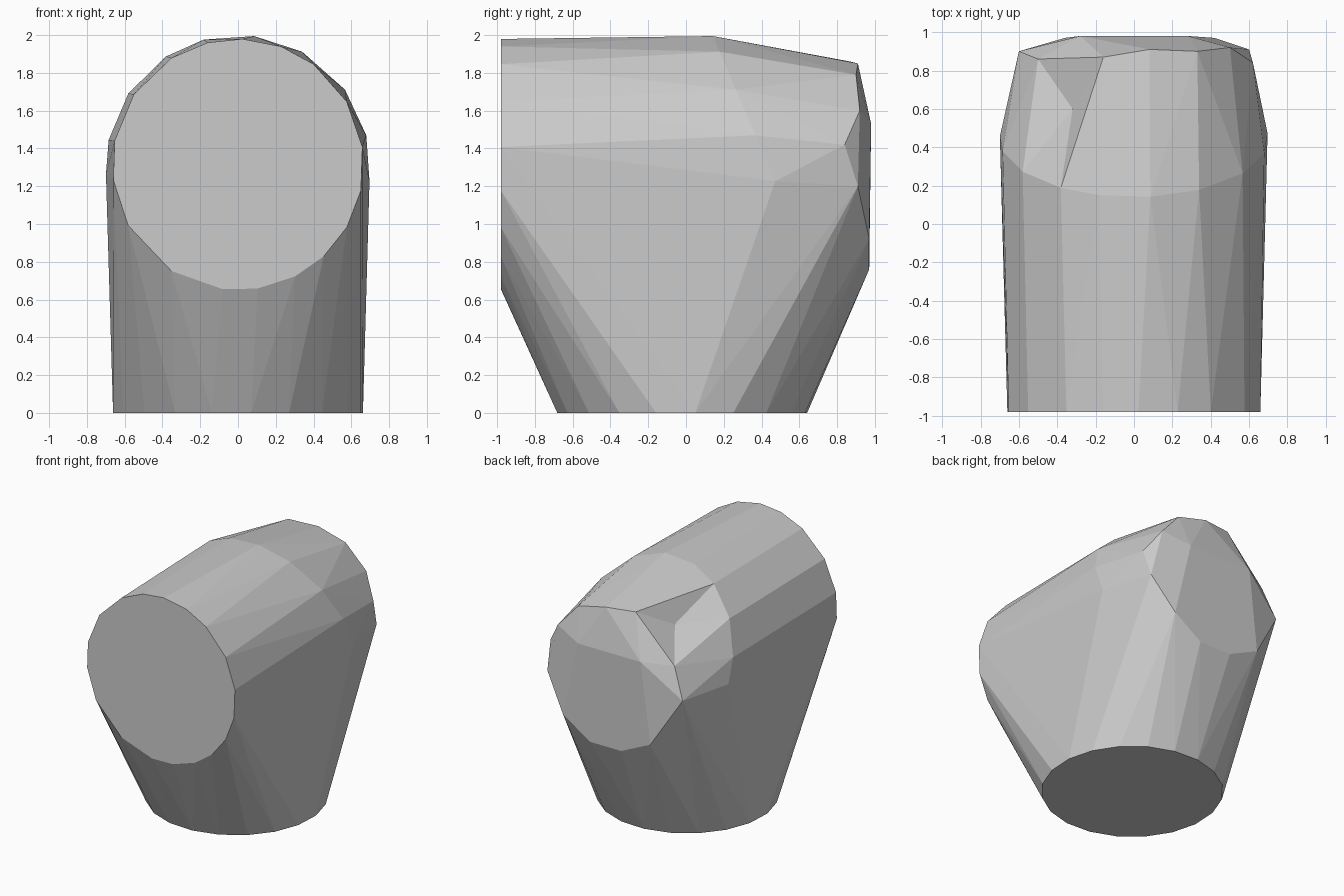
import bpy
import bmesh
from math import cos, sin, radians
from mathutils import Vector

cube = bpy.data.objects.get("Cube")
if cube:
    bpy.data.objects.remove(cube, do_unlink=True)


def ring(angles, radius, place):
    """Points of an irregular circle, mapped into space by the place function."""
    return [Vector(place(radius * cos(radians(angle)), radius * sin(radians(angle))))
            for angle in angles]


def make_material(name, colour):
    material = bpy.data.materials.new(name)
    material.use_nodes = True
    material.diffuse_color = colour
    shader = next(node for node in material.node_tree.nodes if node.type == 'BSDF_PRINCIPLED')
    shader.inputs["Base Color"].default_value = colour
    return material


# Round foot resting on the ground
points = ring(range(6, 366, 18), 0.665, lambda across, along: (across, along - 0.02, 0))

# Flat round front opening
front_angles = (-97, -81, -63, -47, -30, -12, 8, 30, 53, 70, 88, 104, 122, 146, 169, 187, 209, 238)
points += ring(front_angles, 0.665, lambda across, up: (across, -0.98, up + 1.315))

# Slanted upper ring where the tube bends down
bend_angles = (-6, 14, 36, 61, 83, 105, 123, 146, 168, 183)
points += ring(bend_angles, 0.7,
               lambda across, up: (across, 0.14 + 0.43 * (0.7 - up), up + 1.3))

# Blunt rear of the bend: lower rim, sides, flat panel corners and top ridge
lower_rim = [(0.18, 0.97, 0.76), (-0.1, 0.97, 0.76), (-0.36, 0.97, 0.88), (0.42, 0.97, 0.92)]
sides = [(0.6, 0.91, 1.2), (0.62, 0.84, 1.42), (-0.6, 0.9, 1.27), (-0.5, 0.86, 1.51)]
panel = [(0.28, 0.98, 1.53), (-0.28, 0.98, 1.53), (0.5, 0.92, 1.6)]
ridge = [(0.33, 0.9, 1.79), (0.08, 0.91, 1.85), (-0.16, 0.87, 1.86)]
points += [Vector(point) for point in lower_rim + sides + panel + ridge]

# Stretch one faceted skin over all the rings
bm = bmesh.new()
for point in points:
    bm.verts.new(point)
hull = bmesh.ops.convex_hull(bm, input=bm.verts)
loose = {item for item in hull["geom_interior"] + hull["geom_unused"]
         if isinstance(item, bmesh.types.BMVert)}
bmesh.ops.delete(bm, geom=list(loose), context='VERTS')
bmesh.ops.dissolve_limit(bm, angle_limit=radians(1), verts=bm.verts, edges=bm.edges)

# Shallow dent on the rear shoulder
dent = Vector((-0.32, 0.6, 1.7))
shoulder = sorted(bm.faces, key=lambda face: (face.calc_center_median() - dent).length)[:2]
joined = bmesh.utils.face_join(shoulder) or shoulder[0]
poked = bmesh.ops.poke(bm, faces=[joined])
poked["verts"][0].co = dent
bmesh.ops.recalc_face_normals(bm, faces=bm.faces)

mesh = bpy.data.meshes.new("elbow_body")
bm.to_mesh(mesh)
bm.free()
mesh.materials.append(make_material("plain grey", (0.6, 0.6, 0.6, 1)))
body = bpy.data.objects.new("elbow_body", mesh)
bpy.context.collection.objects.link(body)
